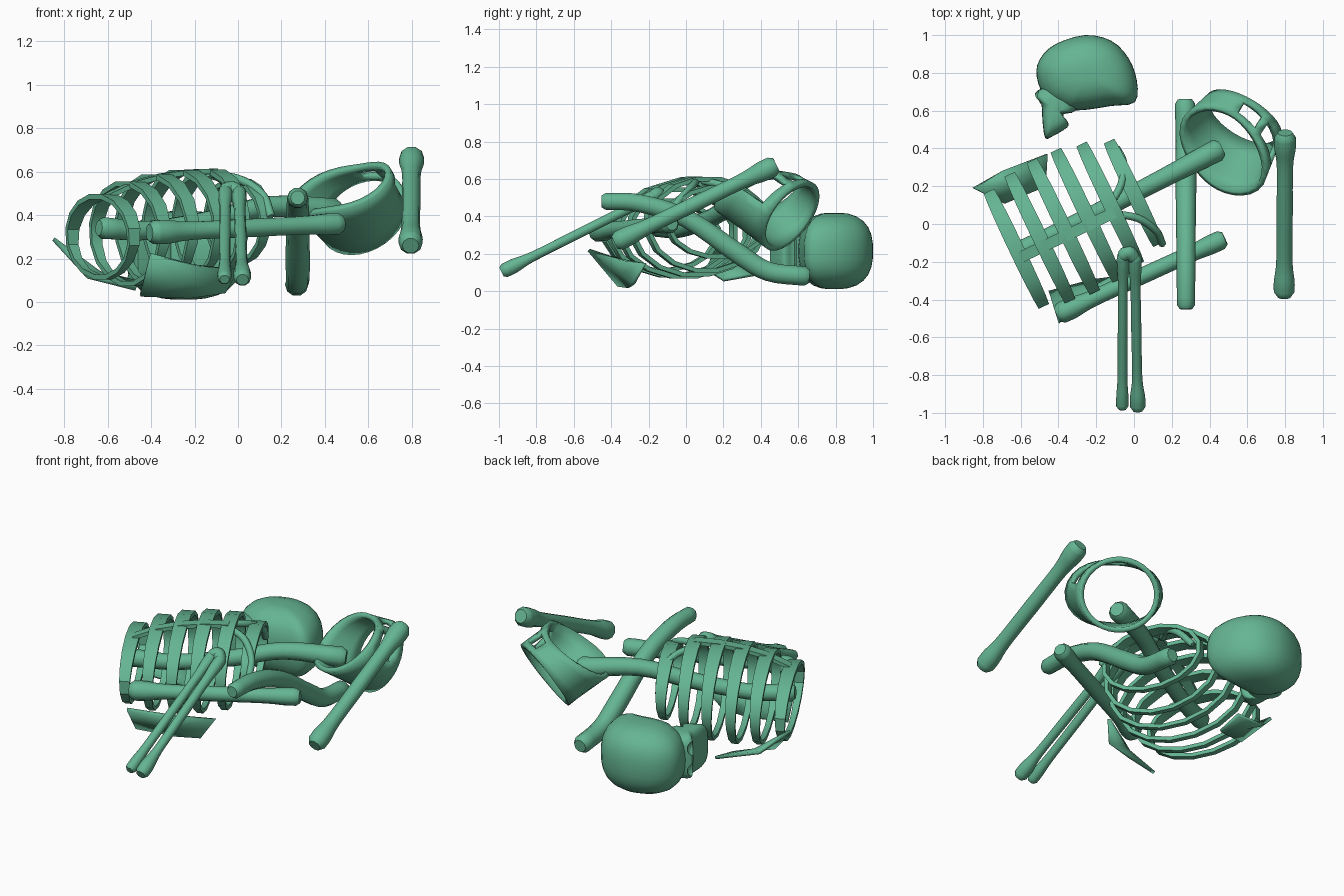
import bpy, bmesh, math
from mathutils import Vector

cube = bpy.data.objects.get("Cube")
if cube:
    bpy.data.objects.remove(cube, do_unlink=True)

GREEN = (0.13, 0.46, 0.29, 1)
mat = bpy.data.materials.new("bone green")
mat.use_nodes = True
mat.diffuse_color = GREEN
bsdf = mat.node_tree.nodes["Principled BSDF"]
bsdf.inputs["Base Color"].default_value = GREEN
bsdf.inputs["Roughness"].default_value = 0.7


def finish(name, bm, angle=40):
    bmesh.ops.recalc_face_normals(bm, faces=bm.faces)
    mesh = bpy.data.meshes.new(name)
    bm.to_mesh(mesh)
    bm.free()
    mesh.materials.append(mat)
    ob = bpy.data.objects.new(name, mesh)
    bpy.context.collection.objects.link(ob)
    bpy.ops.object.select_all(action="DESELECT")
    ob.select_set(True)
    bpy.context.view_layer.objects.active = ob
    bpy.ops.object.shade_smooth_by_angle(angle=math.radians(angle))
    return ob


def loft(name, rings, loop=False, angle=40):
    """Skin a list of equal rings, closed end to end or capped."""
    bm = bmesh.new()
    vs = [[bm.verts.new(p) for p in ring] for ring in rings]
    n = len(vs[0])
    for k in range(len(vs) if loop else len(vs) - 1):
        a, b = vs[k], vs[(k + 1) % len(vs)]
        for i in range(n):
            j = (i + 1) % n
            bm.faces.new((a[i], a[j], b[j], b[i]))
    if not loop:
        bm.faces.new(vs[0])
        bm.faces.new(vs[-1])
    return finish(name, bm, angle)


def smooth_path(pts, steps=4):
    """Catmull-Rom through points of any dimension."""
    pts = [Vector(p) for p in pts]
    ext = [pts[0] * 2 - pts[1]] + pts + [pts[-1] * 2 - pts[-2]]
    out = []
    for a, b, c, d in zip(ext, ext[1:], ext[2:], ext[3:]):
        for s in range(steps):
            t = s / steps
            out.append(0.5 * (2 * b + (c - a) * t + (2 * a - 5 * b + 4 * c - d) * t * t
                              + (3 * b - a - 3 * c + d) * t ** 3))
    return out + [pts[-1]]


def bone(name, pts, sides=10):
    """Tube through (x, y, z, radius) points with rounded ends."""
    path = smooth_path(pts)
    pos, rad = [p.to_3d() for p in path], [p[3] for p in path]
    for end, nxt in ((0, 1), (-1, -2)):
        tip = pos[end] + (pos[end] - pos[nxt]).normalized() * rad[end] * 0.45
        if end == 0:
            pos, rad = [tip] + pos, [rad[0] * 0.7] + rad
        else:
            pos, rad = pos + [tip], rad + [rad[-1] * 0.7]
    rings = []
    for k, p in enumerate(pos):
        t = (pos[min(k + 1, len(pos) - 1)] - pos[max(k - 1, 0)]).normalized()
        side = t.cross(Vector((0, 0, 1))).normalized()
        up = side.cross(t)
        rings.append([p + rad[k] * (math.cos(w) * side + math.sin(w) * up)
                      for w in (math.tau * i / sides for i in range(sides))])
    return loft(name, rings)


def long_bone(name, a, b, r_mid, r_a, r_b):
    """Straight bone with a slim shaft and a knob at each end."""
    a, b = Vector(a), Vector(b)
    stops = ((0, r_a), (0.07, r_a), (0.2, r_mid), (0.5, r_mid), (0.8, r_mid), (0.93, r_b), (1, r_b))
    return bone(name, [(*a.lerp(b, t), r) for t, r in stops])


# Limb bones
long_bone("thigh_bone", (0.795, -0.36, 0.27), (0.8, 0.46, 0.665), 0.043, 0.055, 0.057)
long_bone("upper_arm_bone", (-0.385, -0.47, 0.32), (0.46, -0.085, 0.36), 0.044, 0.057, 0.051)
long_bone("forearm_outer", (-0.062, -0.965, 0.11), (-0.058, -0.17, 0.51), 0.026, 0.032, 0.033)
long_bone("forearm_inner", (0.02, -0.97, 0.11), (0.005, -0.18, 0.505), 0.027, 0.04, 0.034)
bone("forearm_joint", [(-0.06, -0.17, 0.515, 0.034), (-0.03, -0.15, 0.52, 0.038), (0, -0.18, 0.505, 0.034)])

# Curved bones
bone("curved_shin_bone", [(0.275, -0.43, 0.48, 0.047), (0.275, -0.25, 0.47, 0.05),
                          (0.275, 0, 0.39, 0.052), (0.275, 0.28, 0.2, 0.056),
                          (0.275, 0.44, 0.105, 0.054), (0.27, 0.635, 0.08, 0.054)])
bone("spine", [(-0.62, -0.15, 0.34, 0.052), (-0.4, -0.04, 0.33, 0.046), (-0.1, 0.11, 0.38, 0.048),
               (0.15, 0.24, 0.44, 0.05), (0.44, 0.39, 0.42, 0.06)])

# Rib cage, in a frame lying along the spine
U, V, Z = Vector((0.9, 0.43, 0)), Vector((-0.43, 0.9, 0)), Vector((0, 0, 1))


def cage(u, v, z):
    return U * u + V * v + Z * z


half_width = (0.345, 0.38, 0.395, 0.39, 0.36, 0.31)
half_height = (0.2, 0.245, 0.265, 0.27, 0.26, 0.2)
breast = []
for i, (a, h) in enumerate(zip(half_width, half_height)):
    u, zc = -0.62 + 0.138 * i, 0.3 + 0.014 * i
    rings = []
    for k in range(16):
        w = math.tau * (k + 0.5) / 16
        c, s = math.cos(w), math.sin(w)
        wide = 0.028 + 0.012 * s
        rings.append([cage(u + du * wide, 0.15 + (a - dr) * c, zc + (h - dr) * s)
                      for du, dr in ((-1, 0), (1, 0), (1, 0.024), (-1, 0.024))])
    loft("rib_%d" % (i + 1), rings, loop=True, angle=35)
    breast.append((u, zc + h))

# Breastbone and the arches at its lower end
loft("breastbone", [[cage(u, 0.1 + dv, z + dz) for dv, dz in
                     ((-0.03, -0.025), (0.03, -0.025), (0.03, -0.002), (-0.03, -0.002))]
                    for u, z in breast[:5]])
for side, label in ((1, "far"), (-1, "near")):
    bone("rib_arch_" + label, [(*cage(u, 0.12 + side * v, z), 0.02) for u, v, z in
                               ((-0.08, 0.02, 0.59), (0.03, 0.1, 0.56), (0.09, 0.2, 0.49), (0.09, 0.28, 0.4))])


# Shoulder blades
def plate(name, pts):
    bm = bmesh.new()
    vs = [bm.verts.new(p) for p in pts]
    hub = bm.verts.new(sum((Vector(p) for p in pts), Vector()) / len(pts) + Vector((0, 0, -0.01)))
    for a, b in zip(vs, vs[1:] + vs[:1]):
        bm.faces.new((a, b, hub))
    ob = finish(name, bm)
    mod = ob.modifiers.new("thickness", "SOLIDIFY")
    mod.thickness, mod.offset = 0.018, 0


plate("shoulder_blade_near", [(-0.4, -0.52, 0.22), (-0.2, -0.36, 0.17), (0, -0.22, 0.15),
                              (-0.06, -0.28, 0.04), (-0.22, -0.3, 0.02), (-0.45, -0.36, 0.03)])
plate("shoulder_blade_far", [(-0.85, 0.19, 0.29), (-0.7, 0.28, 0.15), (-0.46, 0.37, 0.09),
                             (-0.47, 0.2, 0.06), (-0.69, 0.11, 0.115)])

# Pelvis: a tilted flaring ring, deep at the wings, with openings at the shallow side
D = Vector((0.45, 0.73, -0.51)).normalized()
E1 = Vector((0.85, -0.52, 0)).normalized()
E2 = D.cross(E1) if D.cross(E1).z > 0 else E1.cross(D)
N, ROWS = 32, 4
bm = bmesh.new()
grid = []
for j in range(ROWS + 1):
    t = j / ROWS
    row = []
    for i in range(N):
        w = math.tau * i / N
        depth = 0.24 - 0.1 * math.sin(w) + 0.045 * math.cos(w)
        r = 0.215 + 0.01 * t + 0.035 * t * math.cos(2 * w)
        row.append(bm.verts.new(Vector((0.58, 0.56, 0.4))
                                + r * (math.cos(w) * E1 + 0.93 * math.sin(w) * E2) - D * depth * t))
    grid.append(row)
for j in range(ROWS):
    for i in range(N):
        opening = j in (1, 2) and i in (1, 2, 3, 4, 6, 7, 8)
        if not opening:
            k = (i + 1) % N
            bm.faces.new((grid[j][i], grid[j][k], grid[j + 1][k], grid[j + 1][i]))
pelvis = finish("pelvis", bm, 50)
mod = pelvis.modifiers.new("thickness", "SOLIDIFY")
mod.thickness, mod.offset = 0.03, 0


# Skull, lying on its side: outlines inflated sideways
def inflate(name, outline, centre, half, power, layers=14, steps=3):
    c = Vector(centre)
    path = smooth_path(outline + outline[:1], steps)[:-1]
    rings = []
    for k in range(layers + 1):
        t = -math.cos(math.pi * k / layers) * 0.995
        s = (1 - abs(t) ** power) ** (1 / power)
        rings.append([(c.x + (p.x - c.x) * s, c.y + (p.y - c.y) * s, 0.215 + half * t) for p in path])
    return loft(name, rings, angle=50)


inflate("skull_dome", [(-0.36, 0.6), (-0.47, 0.67), (-0.515, 0.78), (-0.5, 0.87), (-0.42, 0.95),
                       (-0.26, 1), (-0.12, 0.97), (-0.03, 0.88), (0.015, 0.76), (0.005, 0.645),
                       (-0.12, 0.625), (-0.25, 0.605)], (-0.25, 0.79), 0.205, 2.6)
face = inflate("face_and_jaw", [(-0.45, 0.74), (-0.525, 0.69), (-0.49, 0.63), (-0.485, 0.55),
                                (-0.47, 0.455), (-0.43, 0.465), (-0.355, 0.51), (-0.35, 0.54),
                                (-0.375, 0.58), (-0.31, 0.6), (-0.3, 0.7)], (-0.42, 0.61), 0.14, 4)

# Eye sockets
for side in (-1, 1):
    bpy.ops.mesh.primitive_uv_sphere_add(segments=16, ring_count=10, radius=0.045,
                                         location=(-0.535, 0.675, 0.215 + 0.068 * side))
    cutter = bpy.context.object
    cutter.hide_render = True
    mod = face.modifiers.new("socket", "BOOLEAN")
    mod.operation, mod.solver, mod.object = "DIFFERENCE", "EXACT", cutter
    bpy.context.view_layer.objects.active = face
    bpy.ops.object.modifier_apply(modifier=mod.name)
    bpy.data.objects.remove(cutter, do_unlink=True)
